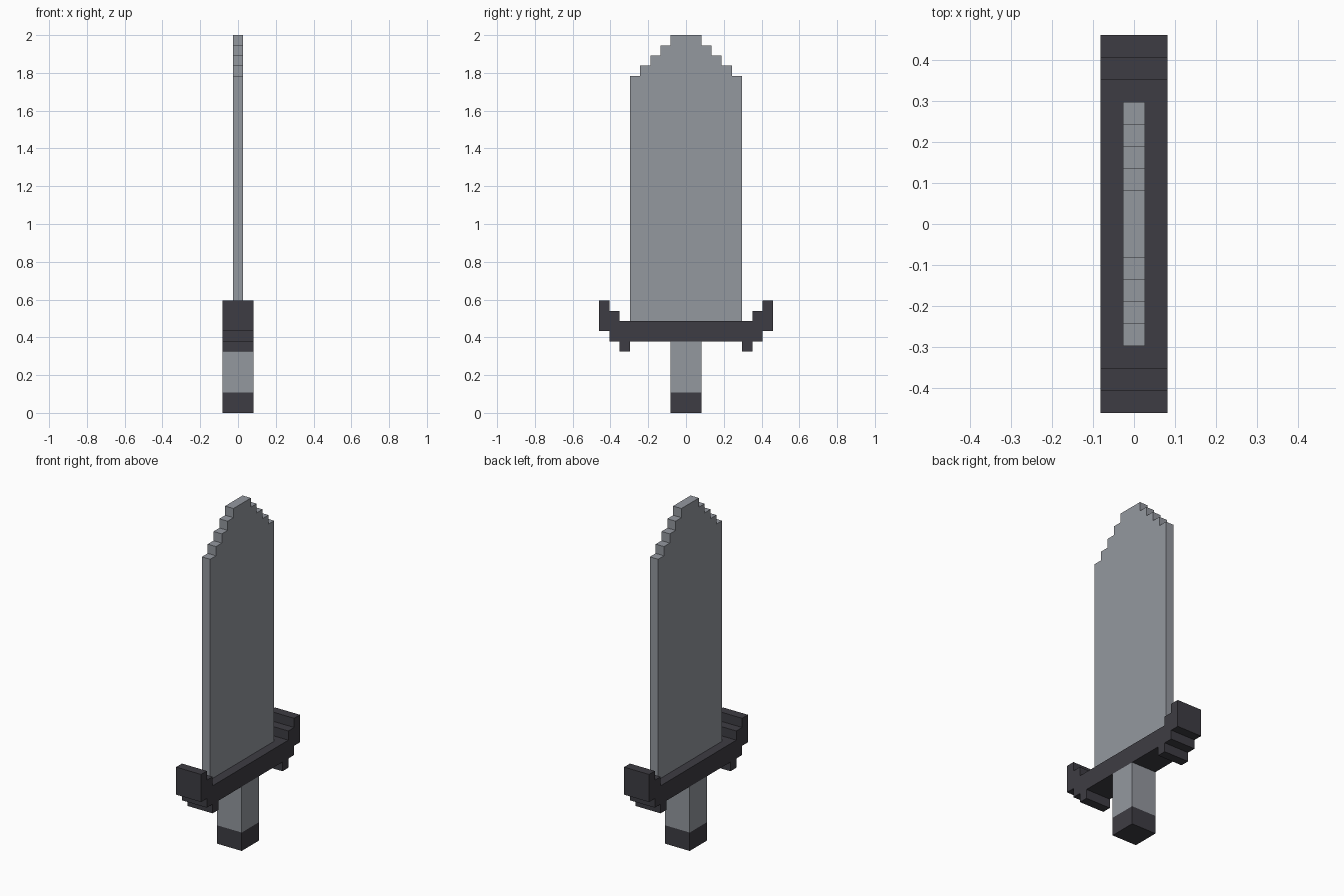
import bpy
import bmesh

cube = bpy.data.objects.get("Cube")
if cube:
    bpy.data.objects.remove(cube, do_unlink=True)

U = 2.0 / 37.0  # one block of the stepped grid


def material(name, rgb):
    m = bpy.data.materials.new(name)
    m.use_nodes = True
    m.diffuse_color = (*rgb, 1.0)
    bsdf = next(n for n in m.node_tree.nodes if n.type == 'BSDF_PRINCIPLED')
    bsdf.inputs["Base Color"].default_value = (*rgb, 1.0)
    return m


steel = material("steel grey", (0.296, 0.314, 0.347))
dark = material("dark iron", (0.048, 0.046, 0.056))


def slab(name, half, thickness, mat):
    """Mirror a half outline (y, z in blocks) across y = 0 and extrude it along x."""
    outline = half + [(-y, z) for y, z in reversed(half)]
    bm = bmesh.new()
    x = thickness * U / 2
    face = bm.faces.new([bm.verts.new((-x, y * U, z * U)) for y, z in outline])
    ext = bmesh.ops.extrude_face_region(bm, geom=[face])
    moved = [v for v in ext["geom"] if isinstance(v, bmesh.types.BMVert)]
    bmesh.ops.translate(bm, verts=moved, vec=(2 * x, 0, 0))
    bmesh.ops.recalc_face_normals(bm, faces=bm.faces)
    mesh = bpy.data.meshes.new(name)
    bm.to_mesh(mesh)
    bm.free()
    mesh.materials.append(mat)
    obj = bpy.data.objects.new(name, mesh)
    bpy.context.collection.objects.link(obj)
    return obj


# Blade: straight sides with a stair-stepped tip
blade = [(5.5, 9)]
for i in range(5):
    blade += [(5.5 - i, 33 + i)]
    if i < 4:
        blade += [(4.5 - i, 33 + i)]
slab("blade", blade, 1, steel)

# Crossguard: stepped arms with raised ends and small feet
guard = [(5.5, 7), (5.5, 6), (6.5, 6), (6.5, 7), (7.5, 7), (7.5, 8), (8.5, 8),
         (8.5, 11), (7.5, 11), (7.5, 10), (6.5, 10), (6.5, 9)]
slab("crossguard", guard, 3, dark)

# Handle
slab("grip", [(1.5, 2), (1.5, 7)], 3, steel)
slab("pommel", [(1.5, 0), (1.5, 2)], 3, dark)
